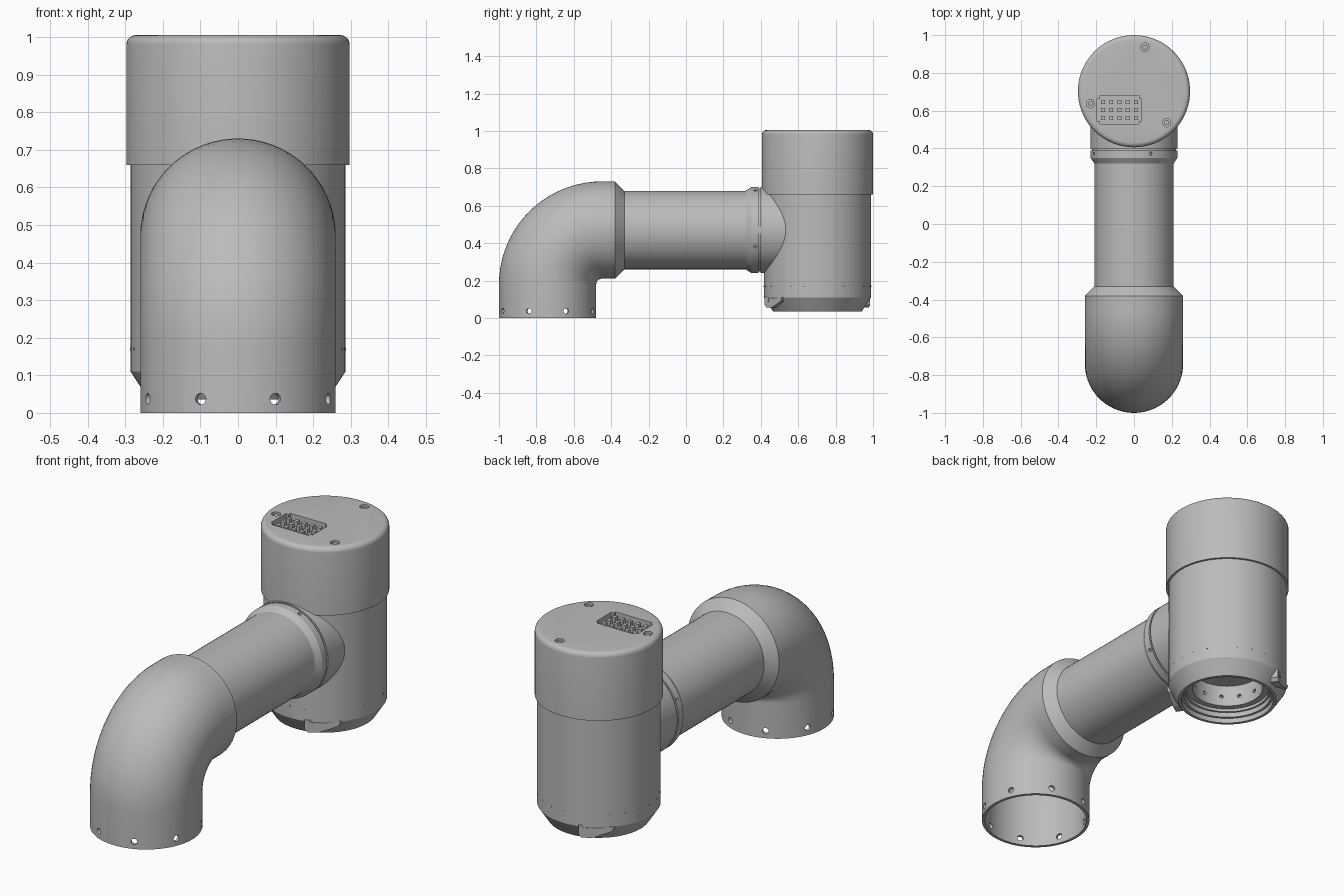
import bpy, bmesh
from math import sin, cos, pi, radians
from mathutils import Matrix, Vector

if "Cube" in bpy.data.objects:
    bpy.data.objects.remove(bpy.data.objects["Cube"], do_unlink=True)

grey = bpy.data.materials.new("satin grey")
grey.use_nodes = True
grey.diffuse_color = (0.5, 0.5, 0.5, 1)
grey.node_tree.nodes["Principled BSDF"].inputs["Base Color"].default_value = (0.5, 0.5, 0.5, 1)

SEG = 72
BODY_Y = 0.703      # axis of the upright housing
PIPE_Z = 0.47       # axis of the horizontal pipe


def finish(name, bm):
    bmesh.ops.recalc_face_normals(bm, faces=bm.faces)
    mesh = bpy.data.meshes.new(name)
    bm.to_mesh(mesh)
    bm.free()
    mesh.materials.append(grey)
    ob = bpy.data.objects.new(name, mesh)
    bpy.context.collection.objects.link(ob)
    return ob


def activate(ob):
    bpy.ops.object.select_all(action='DESELECT')
    ob.select_set(True)
    bpy.context.view_layer.objects.active = ob


def smooth(ob):
    activate(ob)
    bpy.ops.object.shade_smooth_by_angle(angle=radians(30))


def sweep(name, rings, closed=False):
    """Skin circles given as (y, z, tilt, radius); tilt turns the axis from +z to +y."""
    bm = bmesh.new()
    loops = []
    for y, z, t, r in rings:
        loops.append([bm.verts.new((r * cos(a), y + r * sin(a) * cos(t), z - r * sin(a) * sin(t)))
                      for a in (2 * pi * i / SEG for i in range(SEG))])
    pairs = list(zip(loops, loops[1:]))
    if closed:
        pairs.append((loops[-1], loops[0]))
    else:
        bm.faces.new(loops[0])
        bm.faces.new(loops[-1])
    for p, q in pairs:
        for i in range(SEG):
            j = (i + 1) % SEG
            bm.faces.new((p[i], p[j], q[j], q[i]))
    return finish(name, bm)


def add_rod(bm, centre, direction, radius, depth, segments=20):
    rot = Vector((0, 0, 1)).rotation_difference(Vector(direction)).to_matrix().to_4x4()
    bmesh.ops.create_cone(bm, cap_ends=True, segments=segments, radius1=radius, radius2=radius,
                          depth=depth, matrix=Matrix.Translation(centre) @ rot)


def add_box(bm, centre, size):
    m = Matrix.Translation(centre) @ Matrix.Diagonal((*size, 1))
    return bmesh.ops.create_cube(bm, size=1, matrix=m)["verts"]


def cut(ob, bm):
    cutter = finish("cutter", bm)
    cutter.hide_render = True
    mod = ob.modifiers.new("cut", 'BOOLEAN')
    mod.operation, mod.solver, mod.object = 'DIFFERENCE', 'EXACT', cutter
    activate(ob)
    bpy.ops.object.modifier_apply(modifier=mod.name)
    bpy.data.objects.remove(cutter, do_unlink=True)


def radial(count, start):
    for k in range(count):
        a = start + 2 * pi * k / count
        yield cos(a), sin(a)


# Hollow elbow, pipe and collar as one swept shell
def elbow(radius):
    bend = [(-0.45 - 0.29 * cos(t), 0.18 + 0.29 * sin(t), t, radius)
            for t in (pi / 2 * i / 20 for i in range(21))]
    return [(-0.74, 0, 0, radius)] + bend


def straight(stations):
    return [(y, PIPE_Z, pi / 2, r) for y, r in stations]


outer = elbow(0.26) + straight([(-0.38, 0.26), (-0.33, 0.21), (0.32, 0.21), (0.35, 0.23),
                                (0.388, 0.23), (0.388, 0.222), (0.398, 0.222),
                                (0.398, 0.23), (0.56, 0.23)])
inner = elbow(0.245) + straight([(-0.39, 0.245), (-0.34, 0.19), (0.56, 0.19)])
pipe = sweep("elbow_pipe", outer + inner[::-1], closed=True)

# Holes around the elbow mouth and the collar
bm = bmesh.new()
for c, s in radial(8, pi / 8):
    add_rod(bm, (0.252 * c, -0.74 + 0.252 * s, 0.037), (c, s, 0), 0.015, 0.06)
for c, s in radial(4, -pi / 8):
    add_rod(bm, (0.23 * c, 0.372, PIPE_Z + 0.23 * s), (c, 0, s), 0.009, 0.03)
cut(pipe, bm)
smooth(pipe)

# Upright housing with a stepped socket underneath
profile = [(0.17, 0.21), (0.17, 0.1), (0.2, 0.1), (0.2, 0.085), (0.21, 0.085), (0.21, 0.06),
           (0.222, 0.06), (0.222, 0.035), (0.237, 0.035), (0.286, 0.11), (0.286, 0.68)]
body = sweep("housing", [(BODY_Y, z, 0, r) for r, z in profile])
bm = bmesh.new()
for c, s in radial(12, 0):
    add_rod(bm, (0.17 * c, BODY_Y + 0.17 * s, 0.15), (c, s, 0), 0.01, 0.03, 12)
cut(body, bm)
smooth(body)

# Row of small pins around the housing
bm = bmesh.new()
for c, s in radial(24, 0):
    add_rod(bm, (0.2855 * c, BODY_Y + 0.2855 * s, 0.17), (c, s, 0), 0.004, 0.004, 8)
finish("housing_pins", bm)

# Cap with a rounded top edge
ROUND = 0.025
profile = [(0.28, 0.66), (0.297, 0.66)]
profile += [(0.297 - ROUND + ROUND * cos(a), 1.005 - ROUND + ROUND * sin(a))
            for a in (pi / 2 * i / 6 for i in range(7))]
cap = sweep("cap", [(BODY_Y, z, 0, r) for r, z in profile])

# Connector recess and screw wells in the cap
bm = bmesh.new()
add_box(bm, (-0.077, 0.605, 1.005), (0.236, 0.15, 0.07))
corners = [e for e in bm.edges if abs(e.verts[0].co.z - e.verts[1].co.z) > 0.01]
bmesh.ops.bevel(bm, geom=corners, offset=0.015, segments=4, affect='EDGES')
screws = [(0.24 * c, BODY_Y + 0.24 * s) for c, s in radial(3, radians(76))]
for x, y in screws:
    add_rod(bm, (x, y, 1.005), (0, 0, 1), 0.022, 0.04, 24)
cut(cap, bm)
smooth(cap)

bm = bmesh.new()
for x, y in screws:
    add_rod(bm, (x, y, 0.985), (0, 0, 1), 0.013, 0.026, 20)
smooth(finish("cap_screws", bm))

# Connector pins
bm = bmesh.new()
for i in range(5):
    for j in range(3):
        add_box(bm, (-0.164 + 0.0435 * i, 0.561 + 0.0425 * j, 0.982), (0.021, 0.021, 0.032))
finish("connector_pins", bm)

# Pair of latches on the bottom chamfer, each with a screw
outline = [(-0.085, 0.118), (0.085, 0.112), (0.07, 0.088), (-0.02, 0.055), (-0.07, 0.055),
           (-0.085, 0.07)]
for name, angle in (("front_latch", -57), ("back_latch", 123)):
    a = radians(angle)
    out, side = Vector((cos(a), sin(a), 0)), Vector((-sin(a), cos(a), 0))
    base = Vector((0, BODY_Y, 0))
    bm = bmesh.new()
    near, far = [[bm.verts.new(base + out * d + side * u + Vector((0, 0, z))) for u, z in outline]
                 for d in (0.228, 0.281)]
    bm.faces.new(near)
    bm.faces.new(far)
    for i in range(len(outline)):
        j = (i + 1) % len(outline)
        bm.faces.new((near[i], near[j], far[j], far[i]))
    add_rod(bm, base + out * 0.281 - side * 0.055 + Vector((0, 0, 0.098)), out, 0.013, 0.006)
    finish(name, bm)
